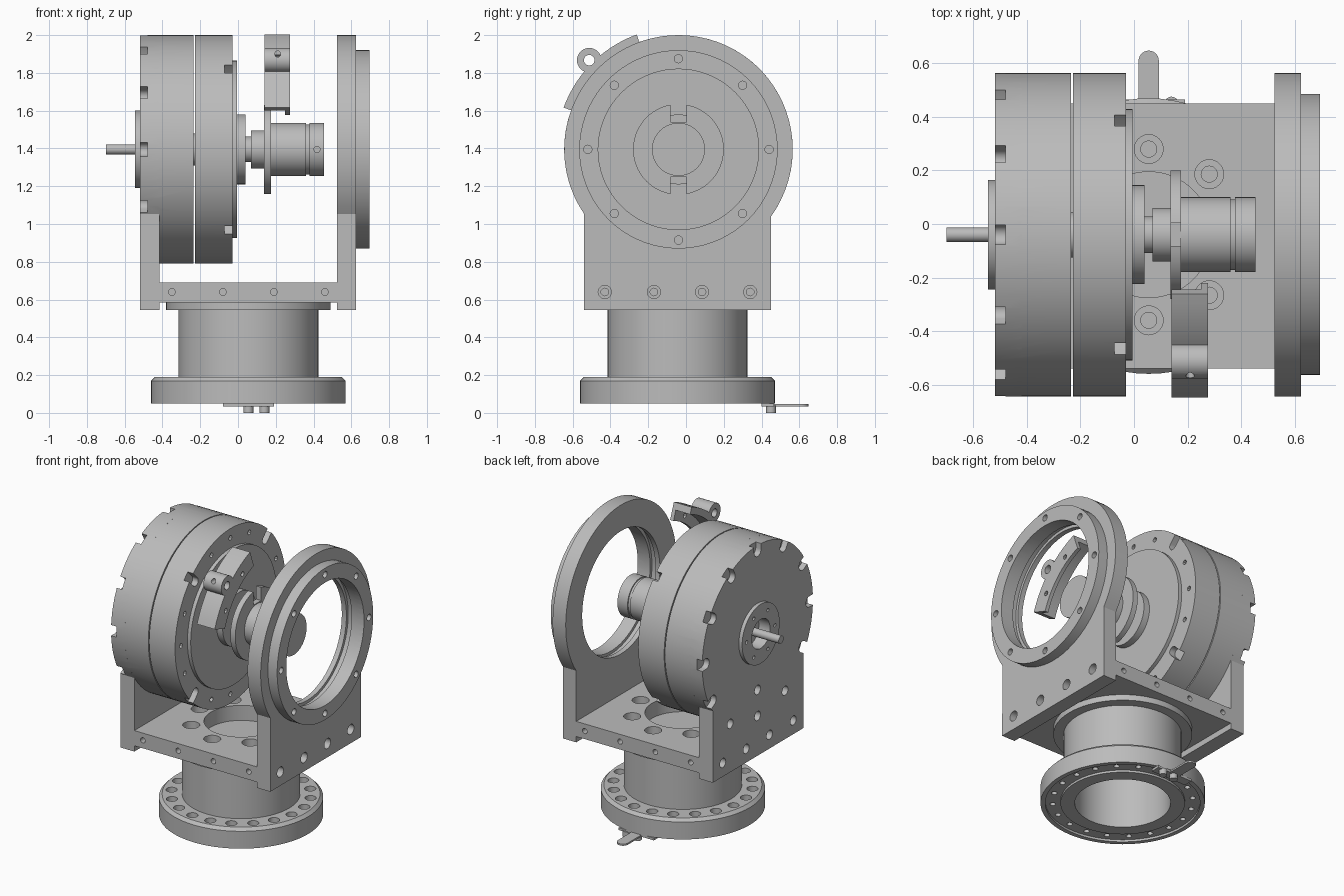
import bpy, bmesh, math
from mathutils import Matrix, Vector

cube = bpy.data.objects.get("Cube")
if cube:
    bpy.data.objects.remove(cube)

grey = bpy.data.materials.new("machined grey")
grey.use_nodes = True
GREY = (0.5, 0.5, 0.5, 1)
grey.diffuse_color = GREY
grey.node_tree.nodes["Principled BSDF"].inputs["Base Color"].default_value = GREY

CY, CZ = -0.04, 1.395        # tilt axis runs along x
BX = 0.055                   # pan axis runs along z
ALONG_X = Matrix.Rotation(math.pi / 2, 4, 'Y')
ALONG_Y = Matrix.Rotation(-math.pi / 2, 4, 'X')
ALONG_Z = Matrix.Identity(4)


def lathe(bm, profile, axis=ALONG_X, origin=(0, CY, CZ), steps=72, hollow=False):
    """Spin (distance along axis, radius) points into a closed solid."""
    part = bmesh.new()
    vs = [part.verts.new((r, 0, t)) for t, r in profile]
    es = [part.edges.new(p) for p in zip(vs, vs[1:])]
    if hollow:
        es.append(part.edges.new((vs[-1], vs[0])))
    bmesh.ops.spin(part, geom=vs + es, cent=(0, 0, 0), axis=(0, 0, 1),
                   angle=2 * math.pi, steps=steps)
    bmesh.ops.remove_doubles(part, verts=part.verts, dist=1e-5)
    part.transform(Matrix.Translation(origin) @ axis)
    merge(bm, part)


def prism(bm, outline, x0, x1):
    """Extrude a (y, z) outline along x."""
    part = bmesh.new()
    face = part.faces.new([part.verts.new((x0, y, z)) for y, z in outline])
    ext = bmesh.ops.extrude_face_region(part, geom=[face])["geom"]
    bmesh.ops.translate(part, vec=(x1 - x0, 0, 0),
                        verts=[g for g in ext if isinstance(g, bmesh.types.BMVert)])
    merge(bm, part)


def box(bm, x0, x1, y0, y1, z0, z1):
    prism(bm, [(y0, z0), (y1, z0), (y1, z1), (y0, z1)], x0, x1)


def merge(bm, part):
    bmesh.ops.recalc_face_normals(part, faces=part.faces)
    mesh = bpy.data.meshes.new("part")
    part.to_mesh(mesh)
    part.free()
    bm.from_mesh(mesh)
    bpy.data.meshes.remove(mesh)


def pin(t0, t1, r):
    return [(t0, 0), (t0, r), (t1, r), (t1, 0)]


def tube(t0, t1, r_in, r_out):
    return [(t0, r_in), (t0, r_out), (t1, r_out), (t1, r_in)]


def polar(r, deg):
    a = math.radians(deg)
    return CY + r * math.cos(a), CZ + r * math.sin(a)


def arc(r, a0, a1, n):
    return [polar(r, a0 + (a1 - a0) * i / n) for i in range(n + 1)]


def to_object(name, bm):
    mesh = bpy.data.meshes.new(name)
    bm.to_mesh(mesh)
    bm.free()
    mesh.materials.append(grey)
    ob = bpy.data.objects.new(name, mesh)
    bpy.context.scene.collection.objects.link(ob)
    return ob


def finish(name, bm, cut=None):
    """Turn the solid into an object, subtracting the cutter solid if given."""
    ob = to_object(name, bm)
    if cut:
        cutter = to_object("cutter", cut)
        cutter.hide_render = True
        mod = ob.modifiers.new("holes", 'BOOLEAN')
        mod.operation, mod.solver, mod.object = 'DIFFERENCE', 'EXACT', cutter
        mod.use_self = True
        baked = bpy.data.meshes.new_from_object(
            ob.evaluated_get(bpy.context.evaluated_depsgraph_get()))
        ob.modifiers.clear()
        ob.data = baked
        bpy.data.objects.remove(cutter)
    bpy.ops.object.select_all(action='DESELECT')
    ob.select_set(True)
    bpy.context.view_layer.objects.active = ob
    bpy.ops.object.shade_smooth_by_angle(angle=math.radians(30))


def notch(bm, deg, x0, x1, r, depth_r):
    """Round-bottomed slot cut inwards from a rim."""
    a = math.radians(deg)
    radial, side = Vector((math.cos(a), math.sin(a))), Vector((-math.sin(a), math.cos(a)))
    curve = [(depth_r - r * math.sin(t), r * math.cos(t))
             for t in (math.pi * i / 10 for i in range(11))]
    pts = [Vector((CY, CZ)) + radial * u + side * v
           for u, v in [(0.7, r)] + curve + [(0.7, -r)]]
    prism(bm, pts, x0, x1)


# Base flange with ring of counterbored holes
bm, cut = bmesh.new(), bmesh.new()
base = (BX, CY - 0.005, 0)
lathe(bm, [(0.05, 0.3), (0.05, 0.515), (0.17, 0.515), (0.19, 0.495), (0.19, 0.3)],
      ALONG_Z, base, hollow=True)
for i in range(20):
    a = math.tau * (i + 0.5) / 20
    lathe(cut, [(0, 0), (0, 0.018), (0.1, 0.018), (0.1, 0.036), (0.3, 0.036), (0.3, 0)],
          ALONG_Z, (BX + 0.44 * math.cos(a), base[1] + 0.44 * math.sin(a), 0), 16)
lathe(cut, tube(0.03, 0.065, 0.39, 0.485), ALONG_Z, base, hollow=True)
finish("base_flange", bm, cut)

# Hollow column and collar, closed at the top
bm = bmesh.new()
lathe(bm, [(0.18, 0.3), (0.18, 0.37), (0.545, 0.37), (0.545, 0.435), (0.586, 0.435),
           (0.586, 0), (0.52, 0), (0.52, 0.3)], ALONG_Z, base, hollow=True)
finish("column", bm)

# Tab and pins under the back of the base
bm = bmesh.new()
box(bm, -0.08, 0.19, 0.4, 0.465, 0.034, 0.05)
box(bm, 0.017, 0.093, 0.46, 0.61, 0.034, 0.046)
lathe(bm, pin(0.034, 0.046, 0.038), ALONG_Z, (BX, 0.61, 0), 24)
for x in (0.055, 0.14):
    lathe(bm, pin(0, 0.04, 0.026), ALONG_Z, (x, 0.45, 0), 20)
finish("sensor_tab", bm)

# Yoke floor plate
bm, cut = bmesh.new(), bmesh.new()
box(bm, -0.416, 0.526, -0.54, 0.45, 0.585, 0.69)
lathe(cut, pin(0.5, 0.8, 0.235), ALONG_Z, (BX, CY, 0))
for i in range(8):
    a = math.tau * i / 8
    lathe(cut, [(0.5, 0), (0.5, 0.03), (0.63, 0.03), (0.63, 0.054), (0.8, 0.054), (0.8, 0)],
          ALONG_Z, (BX + 0.32 * math.cos(a), CY + 0.32 * math.sin(a), 0), 24)
for x in (-0.35, -0.08, 0.19, 0.46):
    for y in (-0.54, 0.45):
        lathe(cut, pin(-0.05, 0.05, 0.018), ALONG_Y, (x, y, 0.64), 16)
finish("yoke_floor", bm, cut)

# Yoke side walls: square foot running into a round head
outline = [(-0.54, 0.545), (0.45, 0.545)] + arc(0.605, -35.9, 214.3, 54)
row = [-0.43, -0.17, 0.085, 0.34]

bm, cut = bmesh.new(), bmesh.new()
prism(bm, outline, 0.525, 0.625)
lathe(bm, pin(0.62, 0.695, 0.525))
lathe(cut, [(0.4, 0), (0.4, 0.425), (0.56, 0.425), (0.56, 0.445), (0.6, 0.445),
            (0.6, 0.425), (0.8, 0.425), (0.8, 0)])
for y in row:
    lathe(cut, [(0.5, 0), (0.5, 0.02), (0.575, 0.02), (0.575, 0.035), (0.7, 0.035), (0.7, 0)],
          origin=(0, y, 0.64), steps=20)
for i in range(8):
    lathe(cut, pin(0.64, 0.8, 0.022), origin=(0, *polar(0.48, 45 * i)), steps=16)
finish("bearing_wall", bm, cut)

bm, cut = bmesh.new(), bmesh.new()
prism(bm, outline, -0.52, -0.415)
lathe(bm, pin(-0.42, -0.235, 0.605))
lathe(bm, pin(-0.545, -0.51, 0.205))
lathe(cut, pin(-0.7, -0.46, 0.1), steps=40)
for deg in range(-30, 211, 30):
    notch(cut, deg, -0.6, -0.48, 0.037, 0.565)
for i in range(6):
    lathe(cut, pin(-0.6, -0.52, 0.012), origin=(0, *polar(0.155, 60 * i)), steps=12)
holes = [(y, 0.64) for y in row] + [(CY, 1.0), (CY, 0.82), (0.26, 0.88), (-0.34, 0.88)]
for y, z in holes:
    lathe(cut, pin(-0.6, -0.46, 0.032), origin=(0, y, z), steps=20)
finish("motor_housing", bm, cut)

# Gearbox drum with four rim slots and a raised face
bm, cut = bmesh.new(), bmesh.new()
lathe(bm, [(-0.228, 0), (-0.228, 0.605), (-0.03, 0.605), (-0.03, 0.47), (-0.005, 0.47),
           (-0.005, 0)])
for deg in range(45, 360, 90):
    notch(cut, deg, -0.072, 0.1, 0.03, 0.54)
for i in range(16):
    if i % 4 != 2:
        lathe(cut, pin(-0.07, 0.1, 0.016), origin=(0, *polar(0.54, 22.5 * i)), steps=12)
finish("gearbox_drum", bm, cut)

# Drive shaft
bm = bmesh.new()
lathe(bm, pin(-0.7, -0.45, 0.027), steps=24)
finish("input_shaft", bm)
bm = bmesh.new()
lathe(bm, pin(-0.24, -0.22, 0.085), steps=40)
finish("coupling_shaft", bm)

# Output hub: boss, neck, slotted disc and grooved sleeve
bm, cut = bmesh.new(), bmesh.new()
lathe(bm, [(-0.01, 0), (-0.01, 0.185), (0.04, 0.185), (0.04, 0.068), (0.07, 0.068),
           (0.07, 0.1), (0.137, 0.1), (0.137, 0.24), (0.175, 0.24), (0.175, 0.14),
           (0.36, 0.14), (0.36, 0.132), (0.378, 0.132), (0.378, 0.14), (0.455, 0.14),
           (0.455, 0)])
for z0, z1 in ((1.54, 1.75), (1.05, 1.25)):
    box(cut, 0.1, 0.176, CY - 0.043, CY + 0.043, z0, z1)
lathe(cut, pin(-0.25, -0.1, 0.016), ALONG_Y, (0.418, CY, CZ), 16)
finish("output_hub", bm, cut)

# Curved sensor bracket with pierced ear
bm, cut = bmesh.new(), bmesh.new()
prism(bm, arc(0.647, 110, 160, 14) + arc(0.6, 160, 110, 14), 0.14, 0.26)
prism(bm, arc(0.647, 110, 160, 14) + arc(0.53, 160, 110, 14), 0.25, 0.276)
ear = (0, *polar(0.668, 135))
lathe(bm, pin(0.14, 0.276, 0.065), origin=ear, steps=32)
lathe(cut, pin(0, 0.4, 0.028), origin=ear, steps=24)
lathe(cut, pin(-0.8, -0.52, 0.016), ALONG_Y, (0.21, 0, 1.9), 16)
for deg in (122, 148):
    lathe(cut, pin(0.2, 0.4, 0.016), origin=(0, *polar(0.575, deg)), steps=12)
union = to_object("bracket", bm)
union.name = "sensor_bracket_raw"
bm = bmesh.new()
bm.from_mesh(union.data)
bpy.data.objects.remove(union)
finish("sensor_bracket", bm, cut)
